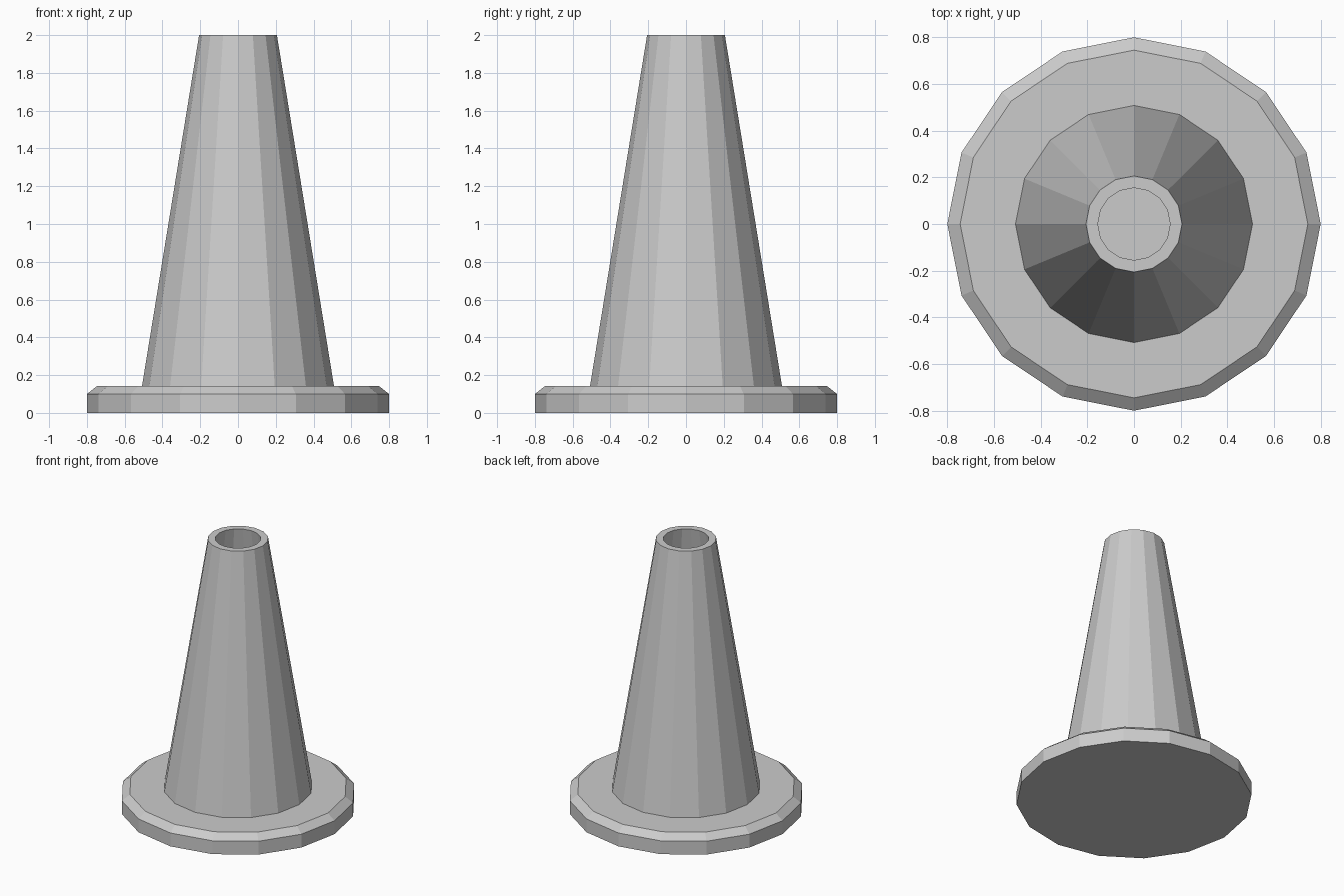
import bpy, bmesh
from math import cos, sin, pi

if "Cube" in bpy.data.objects:
    bpy.data.objects.remove(bpy.data.objects["Cube"])

SIDES = 16


def lathe(name, profile):
    """Revolve an (r, z) profile around z, capping both ends."""
    bm = bmesh.new()
    rings = [[bm.verts.new((r * cos(2 * pi * i / SIDES), r * sin(2 * pi * i / SIDES), z))
              for i in range(SIDES)] for r, z in profile]
    for a, b in zip(rings, rings[1:]):
        for i in range(SIDES):
            j = (i + 1) % SIDES
            bm.faces.new((a[i], a[j], b[j], b[i]))
    bm.faces.new(rings[0][::-1])
    bm.faces.new(rings[-1])
    bmesh.ops.recalc_face_normals(bm, faces=bm.faces)
    mesh = bpy.data.meshes.new(name)
    bm.to_mesh(mesh)
    bm.free()
    obj = bpy.data.objects.new(name, mesh)
    bpy.context.collection.objects.link(obj)
    return obj


# Chamfered base flange, tapered outer wall, open top and hollow inside
lathe("traffic_cone", [
    (0.80, 0.0), (0.80, 0.10), (0.745, 0.143),   # base flange
    (0.508, 0.143), (0.206, 2.0),                # outer wall
    (0.155, 2.0), (0.465, 0.05),                 # rim, inner wall and floor
])
